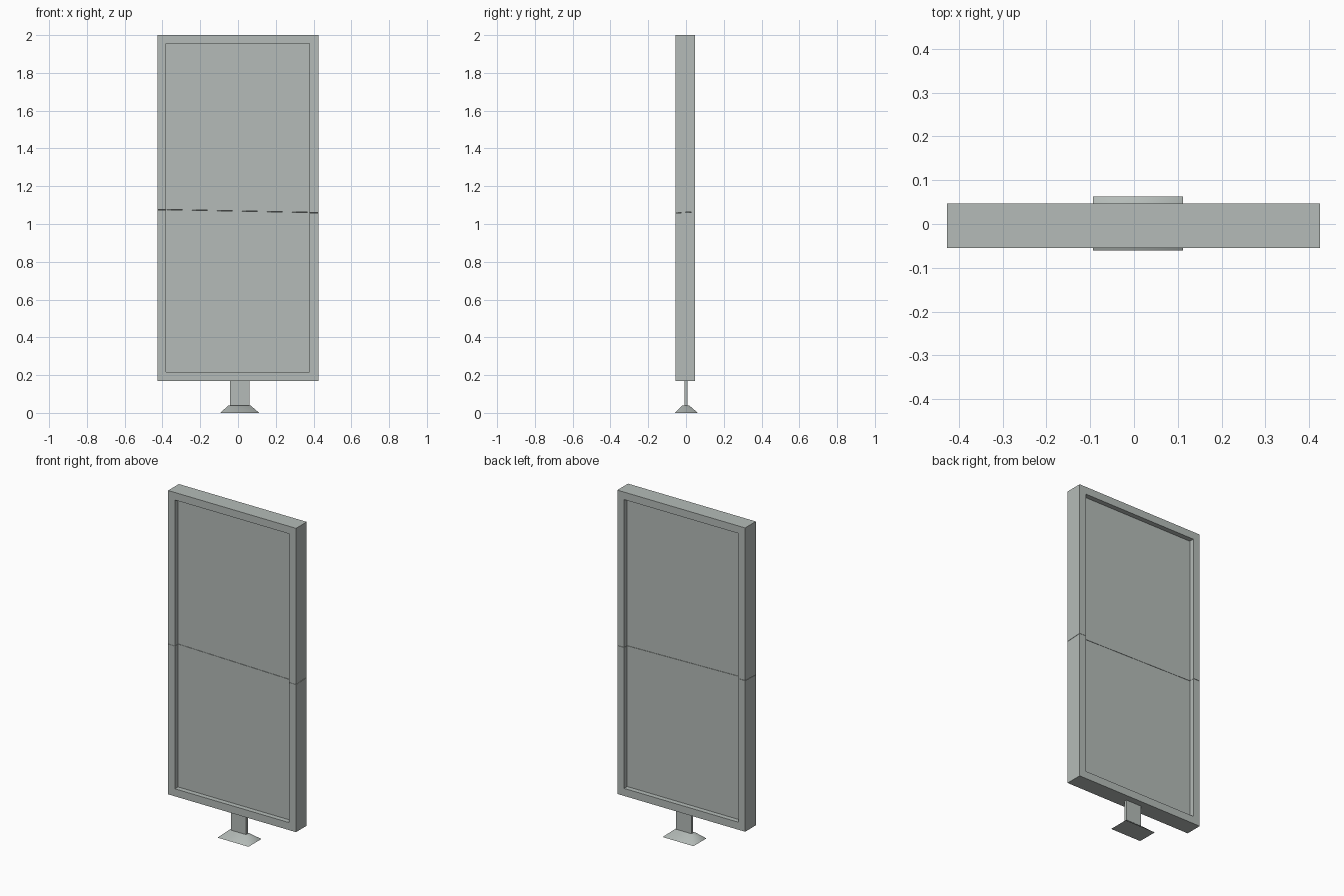
import bpy, bmesh
from mathutils import Vector

cube = bpy.data.objects.get("Cube")
if cube:
    bpy.data.objects.remove(cube, do_unlink=True)

# Single painted metal finish
metal = bpy.data.materials.new("grey_green_metal")
metal.use_nodes = True
colour = (0.46, 0.50, 0.48, 1)
metal.diffuse_color = colour
metal.node_tree.nodes["Principled BSDF"].inputs["Base Color"].default_value = colour


def add_object(name, bm):
    bmesh.ops.recalc_face_normals(bm, faces=bm.faces)
    mesh = bpy.data.meshes.new(name)
    bm.to_mesh(mesh)
    bm.free()
    mesh.materials.append(metal)
    obj = bpy.data.objects.new(name, mesh)
    bpy.context.collection.objects.link(obj)
    return obj


def box(low, high):
    low, high = Vector(low), Vector(high)
    bm = bmesh.new()
    bmesh.ops.create_cube(bm, size=1)
    bmesh.ops.scale(bm, vec=high - low, verts=bm.verts)
    bmesh.ops.translate(bm, vec=(low + high) / 2, verts=bm.verts)
    return bm


# Two-sided panel: box with a shallow recess inset on the front and back
FRAME, RECESS = 0.064, 0.03
panel = box((-0.427, -0.055, 0.17), (0.425, 0.047, 2.0))
panel.normal_update()
sides = [f for f in panel.faces if abs(f.normal.y) > 0.9]
bmesh.ops.inset_individual(panel, faces=sides, thickness=FRAME)
bmesh.ops.inset_individual(panel, faces=sides, thickness=0, depth=-RECESS)

# Slightly slanted seam splits the panel into an upper and a lower half
seam_point, seam_normal = Vector((0, 0, 1.07)), Vector((0.02, -0.05, 1)).normalized()
for name, sign in (("upper_panel", 1), ("lower_panel", -1)):
    half = panel.copy()
    bmesh.ops.bisect_plane(
        half, geom=half.verts[:] + half.edges[:] + half.faces[:],
        plane_co=seam_point + seam_normal * sign * 0.0008,
        plane_no=seam_normal, clear_inner=sign > 0, clear_outer=sign < 0)
    rim = [e for e in half.edges if e.is_boundary]
    bmesh.ops.triangle_fill(half, edges=rim, use_beauty=True)
    add_object(name, half)
panel.free()

# Flat post
add_object("post", box((-0.042, -0.009, 0.035), (0.06, 0.008, 0.175)))

# Flared foot, tapering towards the post
foot = box((-0.094, -0.06, 0), (0.112, 0.063, 0.04))
for v in foot.verts:
    if v.co.z > 0.02:
        v.co.x = -0.05 if v.co.x < 0 else 0.066
        v.co.y = -0.018 if v.co.y < 0 else 0.016
foot_obj = add_object("foot", foot)
for p in foot_obj.data.polygons:
    p.use_smooth = p.normal.z > -0.5
for e in foot_obj.data.edges:
    a, b = (foot_obj.data.vertices[i].co.z for i in e.vertices)
    e.use_edge_sharp = max(a, b) < 0.02
